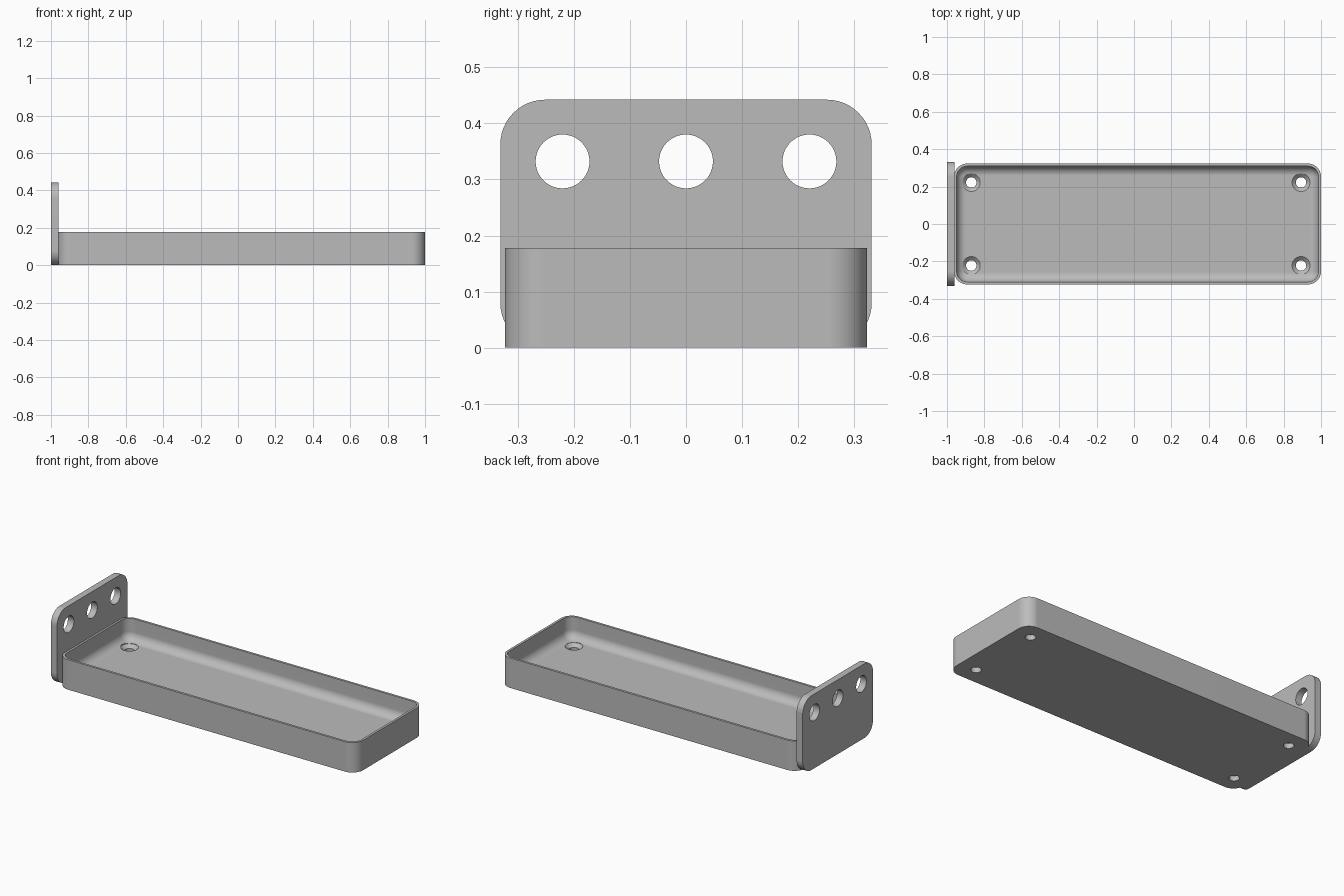
import bpy
import bmesh
from math import sin, cos, pi, radians
from mathutils import Vector

if "Cube" in bpy.data.objects:
    bpy.data.objects.remove(bpy.data.objects["Cube"])

GREY = 0.5
grey = bpy.data.materials.new("plain grey")
grey.use_nodes = True
grey.diffuse_color = (GREY, GREY, GREY, 1)
bsdf = next(n for n in grey.node_tree.nodes if n.type == "BSDF_PRINCIPLED")
bsdf.inputs["Base Color"].default_value = (GREY, GREY, GREY, 1)


def rounded_rect(cx, cy, z, hx, hy, r, steps=12):
    """Ring of points around a rectangle with round corners."""
    ring = []
    for corner, (sx, sy) in enumerate([(1, 1), (-1, 1), (-1, -1), (1, -1)]):
        for i in range(steps + 1):
            a = (corner + i / steps) * pi / 2
            ring.append(Vector((cx + sx * (hx - r) + r * cos(a),
                                cy + sy * (hy - r) + r * sin(a), z)))
    return ring


def circle(cx, cy, z, r, steps=48):
    return [Vector((cx + r * cos(2 * pi * i / steps), cy + r * sin(2 * pi * i / steps), z))
            for i in range(steps)]


def loft(bm, rings):
    """Skin a list of rings and cap both ends."""
    loops = [[bm.verts.new(p) for p in ring] for ring in rings]
    for low, high in zip(loops, loops[1:]):
        for i in range(len(low)):
            j = (i + 1) % len(low)
            bm.faces.new((low[i], low[j], high[j], high[i]))
    bm.faces.new(loops[0][::-1])
    bm.faces.new(loops[-1])


def make_object(name, solids):
    bm = bmesh.new()
    for rings in solids:
        loft(bm, rings)
    bmesh.ops.recalc_face_normals(bm, faces=bm.faces)
    mesh = bpy.data.meshes.new(name)
    bm.to_mesh(mesh)
    bm.free()
    mesh.materials.append(grey)
    obj = bpy.data.objects.new(name, mesh)
    bpy.context.collection.objects.link(obj)
    return obj


def drill_and_smooth(obj, holes):
    """Cut the holes, then smooth all but the sharp edges."""
    cutter = make_object("hole_cutter", holes)
    cutter.hide_render = True
    bpy.ops.object.select_all(action="DESELECT")
    bpy.context.view_layer.objects.active = obj
    obj.select_set(True)
    mod = obj.modifiers.new("holes", "BOOLEAN")
    mod.object = cutter
    mod.operation = "DIFFERENCE"
    mod.solver = "EXACT"
    bpy.ops.object.modifier_apply(modifier=mod.name)
    bpy.data.objects.remove(cutter)
    bpy.ops.object.shade_smooth_by_angle(angle=radians(30))
    normals = obj.modifiers.new("flat floor normals", "WEIGHTED_NORMAL")
    normals.keep_sharp = True


# Tray: outer wall, flat rim, inner wall and a filleted floor
HEIGHT, FLOOR, WALL, FILLET = 0.178, 0.05, 0.014, 0.05
profile = [(0, 0), (0, HEIGHT), (WALL, HEIGHT)]
for i in range(11):
    a = i / 10 * pi / 2
    profile.append((WALL + FILLET * (1 - cos(a)), FLOOR + FILLET * (1 - sin(a))))
tray = make_object("tray", [[
    rounded_rect(0.019, 0, z, 0.981 - d, 0.323 - d, 0.07 - d) for d, z in profile]])

# Countersunk screw holes in the floor corners
screw_profile = [(0.028, -0.1), (0.028, 0.03), (0.048, 0.049), (0.048, 0.15)]
drill_and_smooth(tray, [[circle(x, y, z, r) for r, z in screw_profile]
                        for x in (-0.87, 0.893) for y in (-0.222, 0.222)])

# Upright end plate with three round holes, drawn flat then stood up
plate = make_object("end_plate", [[
    rounded_rect(0, 0.221, z, 0.331, 0.221, 0.08) for z in (-1, -0.96)]])
drill_and_smooth(plate, [[circle(x, 0.332, z, 0.048) for z in (-1.1, -0.9)]
                         for x in (-0.22, 0, 0.22)])
for v in plate.data.vertices:
    v.co = v.co.zxy
plate.data.update()
